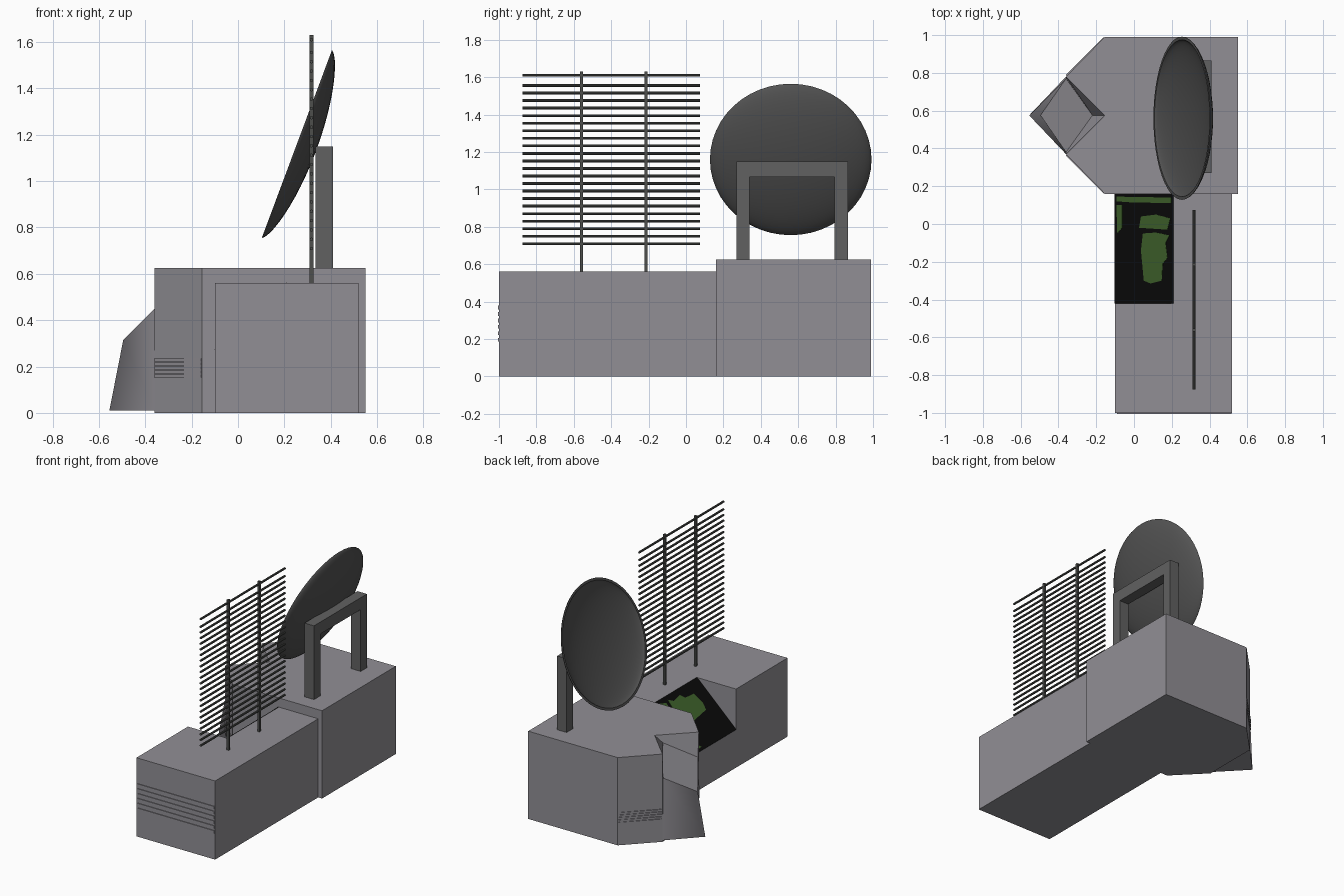
import bpy, bmesh, math
from mathutils import Vector, Matrix

if "Cube" in bpy.data.objects:
    bpy.data.objects.remove(bpy.data.objects["Cube"])


def material(name, r, g, b):
    m = bpy.data.materials.new(name)
    m.diffuse_color = (r, g, b, 1)
    m.use_nodes = True
    m.node_tree.nodes["Principled BSDF"].inputs["Base Color"].default_value = m.diffuse_color
    return m


HULL = material("warm grey", .285, .275, .30)
FRAME = material("mid dark grey", .12, .12, .12)
DISH = material("dark grey", .085, .085, .085)
WIRE = material("wire grey", .075, .078, .073)
BLACK = material("screen black", .003, .003, .003)
GREEN = material("screen green", .05, .125, .025)


def finish(bm, name, mat, fix=True):
    if fix:
        bmesh.ops.recalc_face_normals(bm, faces=bm.faces[:])
    me = bpy.data.meshes.new(name)
    bm.to_mesh(me)
    bm.free()
    me.materials.append(mat)
    ob = bpy.data.objects.new(name, me)
    bpy.context.collection.objects.link(ob)
    return ob


def from_faces(name, pts, faces, mat):
    """pts: letter -> point, faces: strings of letters"""
    bm = bmesh.new()
    v = {k: bm.verts.new(p) for k, p in pts.items()}
    for f in faces:
        bm.faces.new([v[c] for c in f])
    return finish(bm, name, mat)


def add_box(bm, lo, hi, rot=None):
    lo, hi = Vector(lo), Vector(hi)
    m = Matrix.Translation((lo + hi) / 2) @ Matrix.Diagonal((*(hi - lo), 1))
    bmesh.ops.create_cube(bm, size=1, matrix=(rot or Matrix()) @ m)


# Console block with a sloped recess for the screen
X0, X1, XS, YF, YS, YB, H, ZS = -.10, .52, .21, -1, -.42, .16, .56, .27
from_faces("console_block", {
    "a": (X0, YF, 0), "b": (X1, YF, 0), "c": (X1, YF, H), "d": (X0, YF, H),
    "e": (X0, YS, H), "f": (XS, YS, H), "g": (X0, YS, ZS),
    "h": (X0, YB, 0), "i": (X1, YB, 0), "j": (X1, YB, H), "k": (XS, YB, H), "l": (X0, YB, ZS)},
    ["abcd", "abih", "bcji", "dcjkfe", "adeglh", "efg", "gfkl", "hijkl"], HULL)

# Rear housing with chamfered corners and a notch in its left edge
T = .625
from_faces("rear_housing", {
    "a": (.55, .16, 0), "b": (.55, .99, 0), "c": (-.155, .99, 0), "d": (-.36, .78, 0),
    "e": (-.36, .37, 0), "f": (-.155, .16, 0),
    "A": (.55, .16, T), "B": (.55, .99, T), "C": (-.155, .99, T), "D": (-.36, .78, T),
    "E": (-.36, .37, T), "F": (-.155, .16, T),
    "N": (-.155, .575, T), "n": (-.22, .575, .59), "p": (-.36, .77, .45), "q": (-.36, .38, .45)},
    ["abcdef", "abBA", "bcCB", "cdDC", "efFE", "faAF", "ABCDNEF", "deEqpD",
     "DNnp", "NEqn", "npq"], HULL)

# Tapered prow with a sloping top
prow = from_faces("prow", {
    "a": (-.36, .37, .01), "b": (-.555, .575, .01), "c": (-.36, .78, .01),
    "A": (-.36, .38, .45), "B": (-.495, .575, .315), "C": (-.36, .77, .45)},
    ["abc", "abBA", "bcCB", "ABC", "acCA"], HULL)
for p in prow.data.polygons:      # soften the two outer sides only
    p.use_smooth = p.normal.x < -.3 and abs(p.normal.y) > .3

# Vent slats: front of console and both left chamfers of housing
bm = bmesh.new()
for i in range(6):
    z = .196 + i * .0345
    add_box(bm, (-.09, -1.005, z - .01), (.515, -.99, z + .01))
finish(bm, "front_vents", HULL)
bm = bmesh.new()
for cy, ang in ((.265, -45), (.885, 45)):
    m = Matrix.Translation((-.2575, cy, 0)) @ Matrix.Rotation(math.radians(ang), 4, 'Z')
    s = -1 if ang < 0 else 1
    for i in range(5):
        z = .159 + i * .0172
        ys = sorted((-.01 * s, .005 * s))
        add_box(bm, (-.142, ys[0], z - .006), (.142, ys[1], z + .006), m)
finish(bm, "chamfer_vents", HULL)


# Screen plate and green map patches, lying on the slope
def on_slope(x, y, lift):
    k = (H - ZS) / (XS - X0)
    n = Vector((-k, 0, 1)).normalized()
    return Vector((x, y, ZS + (x - X0) * k)) + n * lift


def plate(name, shapes, lift, mat):
    bm = bmesh.new()
    for pts in shapes:
        lo = [bm.verts.new(on_slope(x, y, 0)) for x, y in pts]
        hi = [bm.verts.new(on_slope(x, y, lift)) for x, y in pts]
        bm.faces.new(hi)
        for i in range(len(pts)):
            j = (i + 1) % len(pts)
            bm.faces.new((lo[i], lo[j], hi[j], hi[i]))
    finish(bm, name, mat)


plate("screen", [[(X0, YS), (XS, YS), (XS, YB), (X0, YB)]], .003, BLACK)
plate("screen_map", [
    [(.05, -.05), (.04, -.14), (.055, -.3), (.09, -.315), (.15, -.3), (.155, -.21),
     (.18, -.18), (.17, -.1), (.19, -.06), (.12, -.045)],
    [(.03, -.02), (.18, -.03), (.195, .03), (.12, .05), (.04, .04)],
    [(-.02, .115), (.2, .11), (.2, .14), (-.09, .145), (-.09, .12)],
    [(-.09, .1), (-.06, .1), (-.06, -.02), (-.085, -.05)]], .005, GREEN)

# Wire array: two masts and many rungs
bm = bmesh.new()
for y in (-.56, -.215):
    add_box(bm, (.309, y - .008, .55), (.325, y + .008, 1.63))
finish(bm, "array_masts", WIRE)
bm = bmesh.new()
for z in [1.61] + [.709 + i * .0403 for i in range(22)]:
    r = bmesh.ops.create_cone(
        bm, cap_ends=True, segments=8, radius1=.0075, radius2=.0075, depth=.95,
        matrix=Matrix.Translation((.317, -.4, z)) @ Matrix.Rotation(math.pi / 2, 4, 'X'))
finish(bm, "array_rungs", WIRE)

# Dish support arch, as an extruded outline
outline = [(.27, .62), (.34, .62), (.34, 1.065), (.795, 1.065),
           (.795, .62), (.865, .62), (.865, 1.15), (.27, 1.15)]
bm = bmesh.new()
f = bm.faces.new([bm.verts.new((.335, y, z)) for y, z in outline])
r = bmesh.ops.extrude_face_region(bm, geom=[f])
bmesh.ops.translate(bm, vec=(.075, 0, 0),
                    verts=[v for v in r["geom"] if isinstance(v, bmesh.types.BMVert)])
finish(bm, "dish_support", FRAME)

# Dish: lathed shell, open toward the left and tilted up
R, N, SEG = .432, 12, 48
outer = [(R * math.sin(i / N * math.pi / 2), -.088 * math.cos(i / N * math.pi / 2) ** 1.3)
         for i in range(N + 1)]
inner = [(r * .962, h * .8) for r, h in reversed(outer)]
bm = bmesh.new()
vs = [bm.verts.new((r, 0, h)) for r, h in outer + inner]
es = [bm.edges.new(p) for p in zip(vs, vs[1:])]
bmesh.ops.spin(bm, geom=vs + es, cent=(0, 0, 0), axis=(0, 0, 1),
               angle=math.tau, steps=SEG, use_duplicate=False)
bmesh.ops.remove_doubles(bm, verts=bm.verts[:], dist=1e-4)
axis = Vector((-.937, 0, .35))
rot = Vector((0, 0, 1)).rotation_difference(axis).to_matrix().to_4x4()
bmesh.ops.transform(bm, matrix=Matrix.Translation((.254, .56, 1.16)) @ rot, verts=bm.verts[:])
dish = finish(bm, "dish", DISH)
bpy.context.view_layer.objects.active = dish
dish.select_set(True)
bpy.ops.object.shade_smooth_by_angle(angle=math.radians(35))
